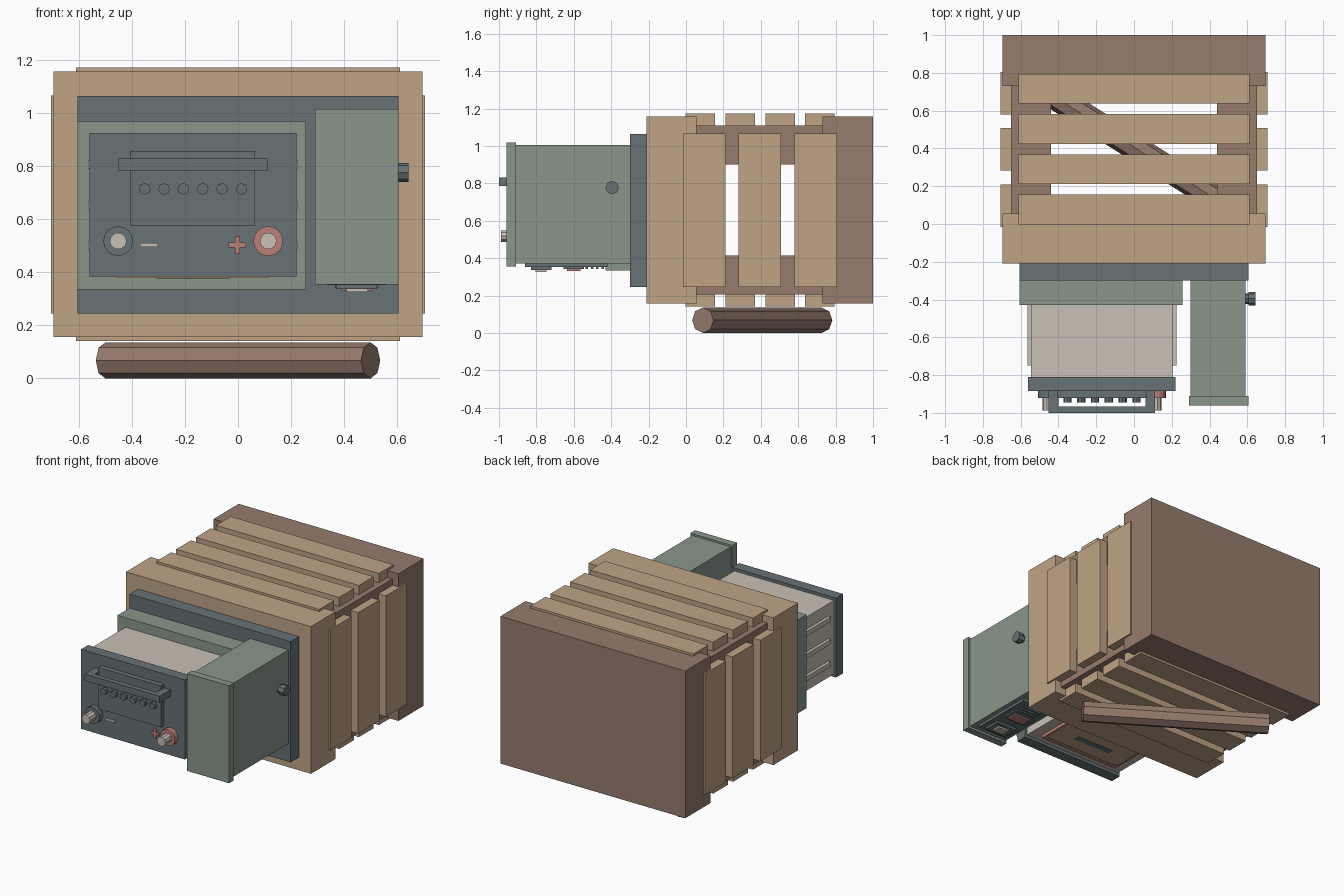
import bpy
from math import pi, atan2, hypot
from mathutils import Vector

cube = bpy.data.objects.get("Cube")
if cube:
    bpy.data.objects.remove(cube, do_unlink=True)


def material(name, r, g, b):
    m = bpy.data.materials.new(name)
    m.use_nodes = True
    m.diffuse_color = (r, g, b, 1)
    m.node_tree.nodes["Principled BSDF"].inputs["Base Color"].default_value = (r, g, b, 1)
    return m


TAN = material("light wood", .52, .37, .24)
BROWN = material("dark wood", .31, .20, .155)
GREEN = material("sage green", .25, .31, .26)
GREY = material("slate grey", .135, .168, .18)
CREAM = material("cream", .58, .53, .46)
RED = material("dusty red", .50, .22, .18)


def finish(name, mat):
    ob = bpy.context.object
    ob.name = name
    ob.data.materials.append(mat)
    return ob


def box(name, mat, x, y, z):
    """Box from (min, max) pairs on each axis."""
    bpy.ops.mesh.primitive_cube_add(size=1)
    ob = finish(name, mat)
    for v in ob.data.vertices:
        v.co = Vector([r[0] if c < 0 else r[1] for c, r in zip(v.co, (x, y, z))])
    return ob


def rod(name, mat, start, end, radius, sides=8, roll=0):
    """Prism between two points."""
    a, b = Vector(start), Vector(end)
    d = b - a
    bpy.ops.mesh.primitive_cylinder_add(vertices=sides, radius=radius, depth=d.length)
    ob = finish(name, mat)
    ob.rotation_mode = 'XYZ'
    ob.rotation_euler = (0, atan2(hypot(d.x, d.y), d.z), atan2(d.y, d.x))
    ob.location = (a + b) / 2
    return ob


def span(c, half):
    return (c - half, c + half)


# Crate ends and corner beams
CRATE_X, CRATE_Z = (-.695, .695), (.157, 1.157)
box("crate_front", TAN, CRATE_X, (-.21, .055), CRATE_Z)
box("crate_back", BROWN, CRATE_X, (.73, 1), CRATE_Z)
for side, xr in (("right", (-.65, -.44)), ("left", (.44, .65))):
    for level, zr in (("lower", (.205, .415)), ("upper", (.9, 1.11))):
        box(f"{level}_{side}_beam", BROWN, xr, (.05, .74), zr)

# Slats on top, underneath and both sides
for i in range(4):
    yr = span(.077 + i * .213, .079)
    box(f"top_slat_{i}", TAN, (-.612, .612), yr, (1.108, 1.172))
    box(f"bottom_slat_{i}", TAN, (-.612, .612), yr, (.142, .207))
for i in range(3):
    yr = span(.097 + i * .298, .113)
    box(f"left_slat_{i}", TAN, (.645, .706), yr, (.245, 1.067))
    box(f"right_slat_{i}", TAN, (-.706, -.645), yr, (.245, 1.067))

# Log propping the crate
rod("prop_log", BROWN, (-.5, .725, .068), (.5, .09, .068), .068)

# Mounting panel and battery bracket
box("mounting_panel", GREY, (-.605, .605), (-.3, -.2), (.245, 1.065))
box("battery_bracket", GREEN, (-.605, .257), (-.43, -.29), (.335, .97))

# Battery case with side ribs and dark face
box("battery_case", CREAM, (-.545, .205), (-.82, -.42), (.405, .905))
for i in range(3):
    box(f"case_rib_{i}", CREAM, (-.565, .225), (-.75, -.42), span(.5 + i * .153, .016))
box("battery_face", GREY, (-.56, .22), (-.885, -.81), (.385, .925))
box("face_plate", GREY, (-.405, .065), (-.92, -.88), (.575, .857))

# Carry handle and row of buttons
box("handle_bar", GREY, (-.452, .112), (-1, -.965), (.785, .83))
for side, xr in (("right", (-.452, -.4)), ("left", (.06, .112))):
    box(f"handle_arm_{side}", GREY, xr, (-.97, -.88), (.785, .83))
for i in range(6):
    x = -.352 + i * .073
    rod(f"button_{i}", GREY, (x, -.945, .715), (x, -.91, .715), .022)

# Terminals and their signs
for name, x, mat in (("negative", -.452, GREY), ("positive", .114, RED)):
    rod(f"{name}_terminal_base", mat, (x, -.92, .518), (x, -.88, .518), .056, 16)
    rod(f"{name}_terminal_post", CREAM, (x, -.988, .518), (x, -.91, .518), .032, 10)
SIGN_Y = (-.892, -.884)
box("minus_sign", CREAM, (-.37, -.302), SIGN_Y, (.496, .511))
box("plus_sign_across", RED, span(-.002, .033), SIGN_Y, span(.503, .009))
box("plus_sign_upright", RED, span(-.002, .009), SIGN_Y, span(.503, .033))

# Panels under the battery
box("base_border", RED, (-.47, .13), (-.75, -.45), (.384, .41))
box("base_panel", TAN, (-.455, .115), (-.715, -.465), (.379, .39))
box("base_slot", GREY, (-.31, -.03), (-.62, -.58), (.376, .385))

# Side column with front cap and dial
box("column", GREEN, (.3, .59), (-.92, -.29), (.37, 1.005))
box("column_cap", GREEN, (.29, .605), (-.96, -.91), (.355, 1.017))
rod("dial_stem", GREY, (.58, -.395, .777), (.612, -.395, .777), .028)
rod("dial", GREY, (.606, -.395, .777), (.643, -.395, .777), .036)

# Controls under the column
box("control_plate", GREY, (.335, .56), (-.86, -.42), (.352, .375))
box("lamp_frame", GREY, (.37, .525), (-.83, -.72), (.337, .36))
box("lamp", CREAM, (.41, .49), (-.805, -.745), (.326, .345))
box("switch_frame", GREY, (.365, .53), (-.655, -.545), (.342, .36))
box("switch", RED, (.39, .505), (-.635, -.565), (.332, .35))
for i in range(4):
    box(f"vent_rib_{i}", GREY, (.38, .515), span(-.53 + i * .028, .007), (.342, .36))
